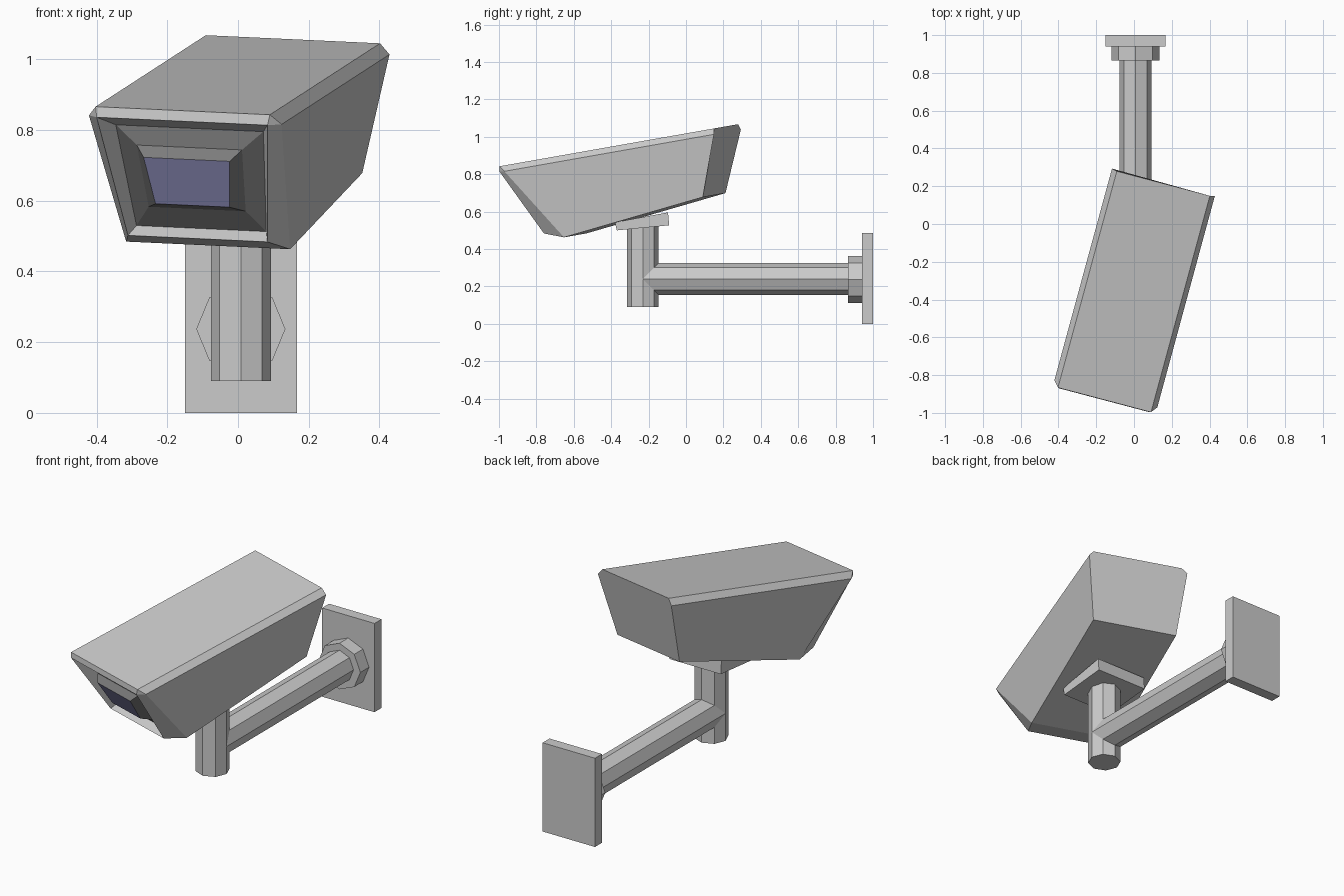
import bpy, bmesh
from math import radians, pi
from mathutils import Matrix, Vector

if "Cube" in bpy.data.objects:
    bpy.data.objects.remove(bpy.data.objects["Cube"])

CX = 0.008  # centre line of the bracket


def finish(name, bm, mats=()):
    bmesh.ops.remove_doubles(bm, verts=bm.verts, dist=0.0005)
    bmesh.ops.recalc_face_normals(bm, faces=bm.faces)
    me = bpy.data.meshes.new(name)
    bm.to_mesh(me)
    bm.free()
    for m in mats:
        me.materials.append(m)
    ob = bpy.data.objects.new(name, me)
    bpy.context.collection.objects.link(ob)
    return ob


def material(name, rgb):
    m = bpy.data.materials.new(name)
    m.diffuse_color = (*rgb, 1)
    m.use_nodes = True
    m.node_tree.nodes["Principled BSDF"].inputs["Base Color"].default_value = m.diffuse_color
    return m


def octagon_bar(name, radius, start, end):
    """Eight-sided bar between two points, corners on the axes."""
    a, b = Vector(start), Vector(end)
    bm = bmesh.new()
    rot = Matrix.Rotation(-pi / 2, 4, 'X') if abs(b.y - a.y) > 0.01 else Matrix()
    bmesh.ops.create_cone(bm, cap_ends=True, segments=8, radius1=radius, radius2=radius,
                          depth=(b - a).length, matrix=Matrix.Translation((a + b) / 2) @ rot)
    return finish(name, bm)


def extrude_x(name, profile, x0, x1):
    """Extrude a (y, z) profile along x."""
    bm = bmesh.new()
    face = bm.faces.new([bm.verts.new((x0, y, z)) for y, z in profile])
    geo = bmesh.ops.extrude_face_region(bm, geom=[face], use_keep_orig=True)["geom"]
    bmesh.ops.translate(bm, vec=(x1 - x0, 0, 0),
                        verts=[g for g in geo if isinstance(g, bmesh.types.BMVert)])
    return finish(name, bm)


# Wall bracket
extrude_x("wall_plate", [(0.94, 0), (1, 0), (1, 0.485), (0.94, 0.485)], -0.15, 0.167)
octagon_bar("wall_flange", 0.126, (CX, 0.865, 0.237), (CX, 0.94, 0.237))
octagon_bar("bracket_arm", 0.085, (CX, -0.231, 0.24), (CX, 0.865, 0.24))
octagon_bar("bracket_post", 0.085, (CX, -0.231, 0.09), (CX, -0.231, 0.55))
extrude_x("tilt_plate", [(-0.37, 0.50), (-0.09, 0.527), (-0.096, 0.596), (-0.38, 0.543)],
          CX - 0.155, CX + 0.155)

# Camera housing: rings of (half width, depth, height) at bottom, chamfer and top
rings = [
    ([(0.238, 0.29, 0.652), (0.282, 0.423, 0.972), (0.255, 0.421, 1.003)], 0),    # back
    ([(0.240, -0.505, 0.569), (0.282, -0.755, 0.972), (0.255, -0.783, 1.003)], 0),  # front edge
    ([(0.204, -0.62, 0.608), (0.25, -0.79, 0.974), (0.25, -0.79, 0.974)], 0),     # frame
    ([(0.190, -0.579, 0.630), (0.216, -0.708, 0.94), (0.216, -0.708, 0.94)], 0),  # opening
    ([(0.142, -0.625, 0.694), (0.154, -0.71, 0.885), (0.154, -0.71, 0.885)], 1),  # bezel
    ([(0.108, -0.677, 0.713), (0.126, -0.74, 0.856), (0.126, -0.74, 0.856)], 1),  # lens edge
]
aim = Matrix.Rotation(radians(10), 3, 'X') @ Matrix.Rotation(radians(-15), 3, 'Z')
bm = bmesh.new()
previous = None
for half, mat in rings:
    points = [(-h, v, w) for h, v, w in half] + [(h, v, w) for h, v, w in reversed(half)]
    ring = [bm.verts.new(aim @ Vector((u + 0.048, v, w))) for u, v, w in points]
    if previous:
        for i in range(6):
            j = (i + 1) % 6
            bm.faces.new((previous[i], previous[j], ring[j], ring[i])).material_index = mat
    else:
        bm.faces.new(ring)
    previous = ring
bm.faces.new(previous).material_index = 2
finish("camera_housing", bm, [None, material("dark_bezel", (0.2, 0.2, 0.2)),
                              material("lens_glass", (0.32, 0.32, 0.58))])
